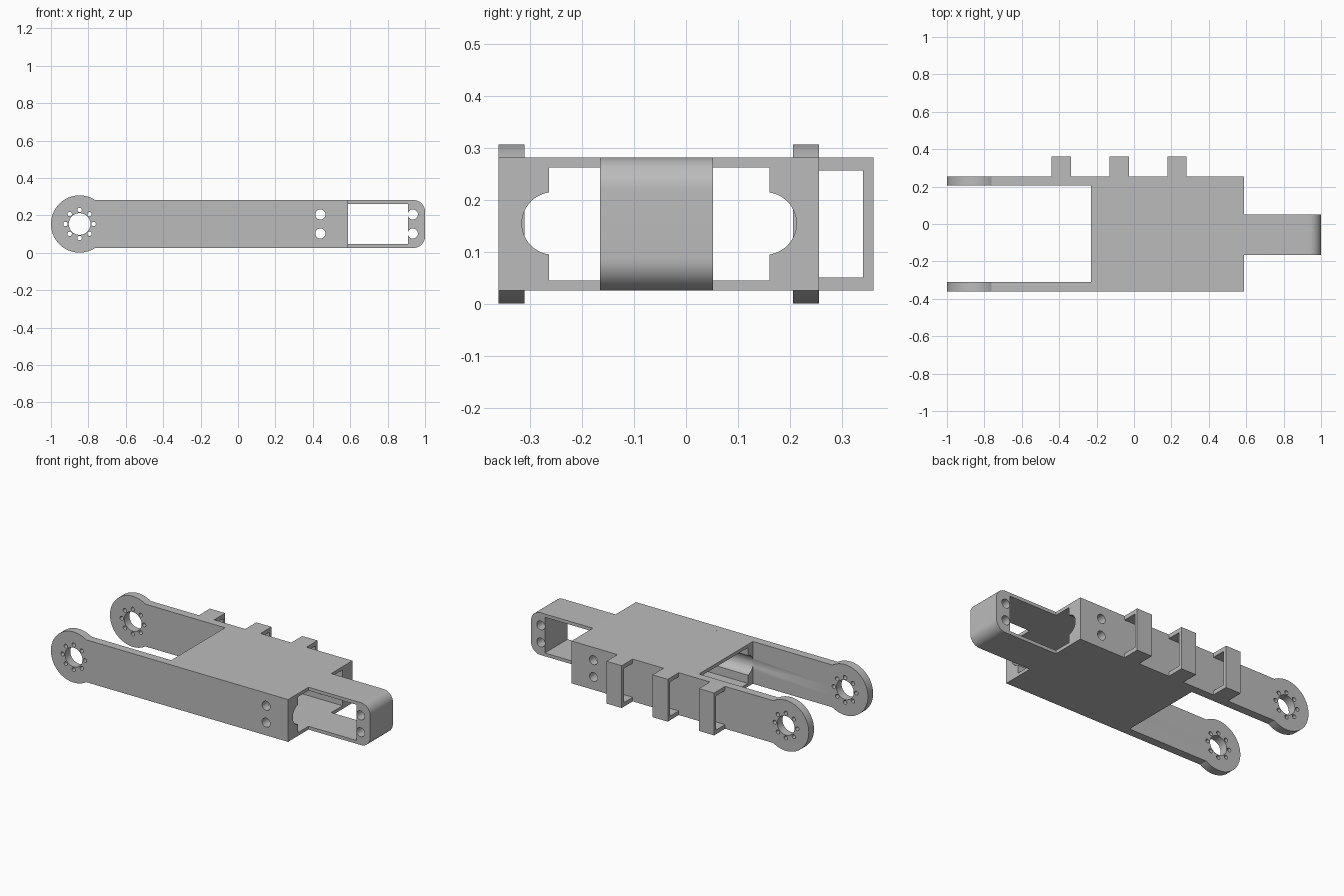
import bpy, bmesh
from math import cos, sin, radians, pi, sqrt

if "Cube" in bpy.data.objects:
    bpy.data.objects.remove(bpy.data.objects["Cube"])

grey = bpy.data.materials.new("light grey")
grey.use_nodes = True
grey.diffuse_color = (0.5, 0.5, 0.5, 1)
grey.node_tree.nodes["Principled BSDF"].inputs["Base Color"].default_value = (0.5, 0.5, 0.5, 1)

ZC = 0.154                 # height of the centre line
HALF = 0.128               # half height of the beam
LOW, HIGH = ZC - HALF, ZC + HALF
PLATE = 0.02
FRONT, BACK = -0.36, 0.255
ARM = 0.05
BODY_START, BODY_END = -0.23, 0.587
HUB_X, HUB_R = -0.847, 0.153


def arc(cx, cz, r, start, end, steps):
    """Points on an arc, angles in degrees."""
    angles = [radians(start + (end - start) * i / steps) for i in range(steps + 1)]
    return [(cx + r * cos(a), cz + r * sin(a)) for a in angles]


def circle(cx, cz, r, steps=32):
    return arc(cx, cz, r, 0, 360, steps)[:-1]


def prism(name, outlines, axis, start, end):
    """Extrude outlines along x (outline is y,z) or along y (outline is x,z)."""
    bm = bmesh.new()
    for outline in outlines:
        rings = []
        for d in (start, end):
            rings.append([bm.verts.new((d, u, v) if axis == "x" else (u, d, v))
                          for u, v in outline])
        bm.faces.new(rings[0])
        bm.faces.new(rings[1])
        n = len(outline)
        for i in range(n):
            j = (i + 1) % n
            bm.faces.new((rings[0][i], rings[0][j], rings[1][j], rings[1][i]))
    bmesh.ops.recalc_face_normals(bm, faces=bm.faces)
    mesh = bpy.data.meshes.new(name)
    bm.to_mesh(mesh)
    bm.free()
    mesh.materials.append(grey)
    obj = bpy.data.objects.new(name, mesh)
    bpy.context.collection.objects.link(obj)
    return obj


def finish(obj, *cutters):
    """Cut the part and shade its round faces smooth."""
    bpy.ops.object.select_all(action="DESELECT")
    obj.select_set(True)
    bpy.context.view_layer.objects.active = obj
    for cutter in cutters:
        mod = obj.modifiers.new("cut", "BOOLEAN")
        mod.operation, mod.solver, mod.object = "DIFFERENCE", "EXACT", cutter
        bpy.ops.object.modifier_apply(modifier=mod.name)
    bpy.ops.object.shade_smooth_by_angle(angle=radians(30))


# Cutters: all cross bores, and the hollow through the body
bores = [circle(HUB_X, ZC, 0.058, 48)]
bores += [circle(x, z, 0.012, 16) for x, z in circle(HUB_X, ZC, 0.075, 8)]
bores += [circle(x, ZC + dz, 0.027) for x in (0.44, 0.935) for dz in (-0.051, 0.051)]
bore_cutter = prism("bore_cutter", bores, "y", -0.5, 0.5)

hollow_front, hollow_back = -0.263, 0.16
hollow = ([(hollow_front, LOW + PLATE), (hollow_back, LOW + PLATE)]
          + arc(hollow_back - 0.008, ZC + 0.001, 0.06, -82, 82, 24)
          + [(hollow_back, HIGH - PLATE), (hollow_front, HIGH - PLATE)]
          + arc(hollow_front + 0.008, ZC + 0.001, 0.06, 98, 262, 24))
hollow_cutter = prism("hollow_cutter", [hollow], "x", BODY_START, 0.7)

# Side arms with round hubs
meet = 180 / pi * 0.9912   # angle where the hub meets the beam edge
arm = ([(BODY_END, LOW), (BODY_END, HIGH)]
       + arc(HUB_X, ZC, HUB_R, meet, 360 - meet, 64))
for name, y in (("front_arm", FRONT), ("back_arm", BACK - ARM)):
    finish(prism(name, [arm], "y", y, y + ARM), hollow_cutter, bore_cutter)

# Hollow body between the arms
y0, y1 = FRONT + ARM, BACK - ARM
box = [(y0, LOW), (y1, LOW), (y1, HIGH), (y0, HIGH)]
body = prism("body", [box], "x", BODY_START, BODY_END)
hollow_cutter.location.x = -0.05
bpy.context.view_layer.update()
finish(body, hollow_cutter, bore_cutter)

# Open tongue with a rounded solid tip
r = 0.062
tongue = ([(BODY_END, LOW)]
          + arc(1 - r, LOW + r, r, -90, 0, 12)
          + arc(1 - r, HIGH - r, r, 0, 90, 12)
          + [(BODY_END, HIGH), (BODY_END, HIGH - PLATE), (0.908, HIGH - PLATE),
             (0.908, LOW + PLATE), (BODY_END, LOW + PLATE)])
finish(prism("tongue", [tongue], "y", -0.165, 0.052), bore_cutter)

# Cable brackets on the back arm
rim = 0.025
bracket = [(BACK, LOW), (0.36, LOW), (0.36, HIGH), (BACK, HIGH),
           (BACK, HIGH - rim), (0.34, HIGH - rim), (0.34, LOW + rim), (BACK, LOW + rim)]
for i, x in enumerate((-0.44, -0.13, 0.178)):
    finish(prism(f"cable_bracket_{i + 1}", [bracket], "x", x, x + 0.102))

for cutter in (bore_cutter, hollow_cutter):
    bpy.data.objects.remove(cutter)
